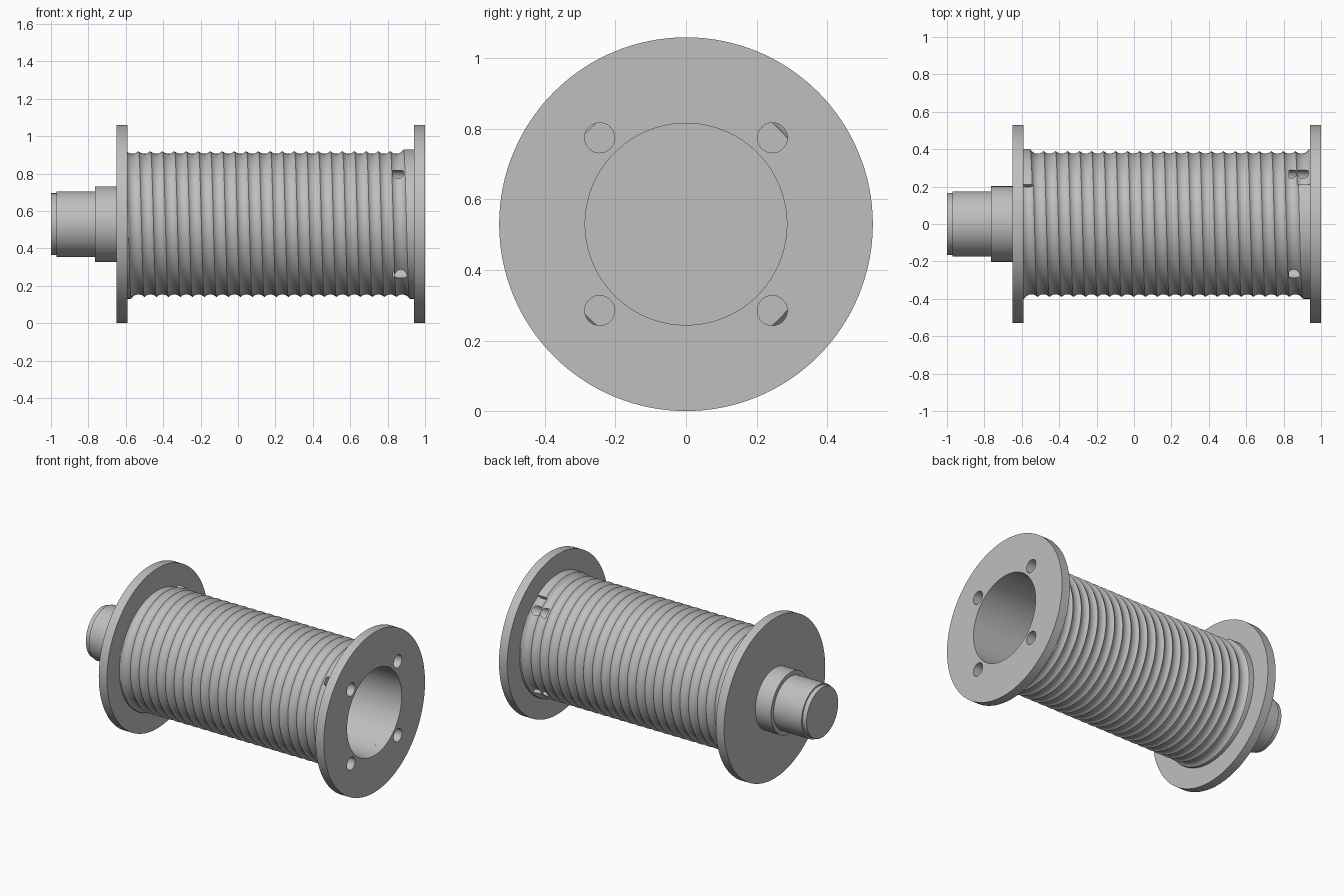
import bpy, bmesh, math
from mathutils import Matrix

cube = bpy.data.objects.get("Cube")
if cube:
    bpy.data.objects.remove(cube, do_unlink=True)

AXIS_Z = 0.53
SEG = 128

steel = bpy.data.materials.new("steel_grey")
steel.use_nodes = True
GREY = (0.52, 0.52, 0.52, 1)
steel.diffuse_color = GREY
steel.node_tree.nodes["Principled BSDF"].inputs["Base Color"].default_value = GREY


def make_object(name, bm):
    bmesh.ops.remove_doubles(bm, verts=bm.verts, dist=1e-5)
    bmesh.ops.recalc_face_normals(bm, faces=bm.faces)
    mesh = bpy.data.meshes.new(name)
    bm.to_mesh(mesh)
    bm.free()
    mesh.materials.append(steel)
    obj = bpy.data.objects.new(name, mesh)
    bpy.context.collection.objects.link(obj)
    return obj


def ring_point(x, r, a):
    # angle runs from the top towards the back
    return (x, r * math.sin(a), AXIS_Z + r * math.cos(a))


def lathe(name, profile, closed=False):
    bm = bmesh.new()
    rings = [[bm.verts.new(ring_point(x, r, math.tau * i / SEG)) for i in range(SEG)]
             for x, r in profile]
    pairs = list(zip(rings, rings[1:]))
    if closed:
        pairs.append((rings[-1], rings[0]))
    else:
        bm.faces.new(rings[0])
        bm.faces.new(rings[-1])
    for a, b in pairs:
        for i in range(SEG):
            j = (i + 1) % SEG
            bm.faces.new((a[i], a[j], b[j], b[i]))
    return make_object(name, bm)


def smooth(obj):
    bpy.ops.object.select_all(action='DESELECT')
    obj.select_set(True)
    bpy.context.view_layer.objects.active = obj
    bpy.ops.object.shade_smooth_by_angle(angle=math.radians(30))


# Rope drum: tube with a helical groove that starts and ends at one angle
LEFT, RIGHT = -0.59, 0.94
R_OUT, R_FLOOR, R_BORE = 0.40, 0.3765, 0.286
START_X, TURNS, START_ANGLE = 0.905, 23, 0.56
PITCH = (START_X + 0.57) / TURNS
ARC = 0.0447
STEPS = 10


def groove_radius(x, t):
    r = R_OUT
    for k in range(TURNS):
        d = x - (START_X - PITCH * (t + k))
        if abs(d) < ARC:
            r = min(r, R_FLOOR + ARC - math.sqrt(ARC * ARC - d * d))
    return r


def build_drum():
    bm = bmesh.new()
    turns = [i / SEG for i in range(SEG)] + [1 - 0.001]
    rows = (TURNS + 4) * STEPS
    outer, inner = [], []
    for t in turns:
        a = START_ANGLE + math.tau * t
        column = []
        for j in range(rows + 1):
            x = START_X - PITCH * (t - 2.5 + j / STEPS)
            x = max(LEFT, min(RIGHT, x))
            column.append(bm.verts.new(ring_point(x, groove_radius(x, t), a)))
        outer.append(column)
        inner.append([bm.verts.new(ring_point(x, R_BORE, a)) for x in (LEFT, RIGHT)])
    count = len(turns)
    for i in range(count):
        n = (i + 1) % count
        shift = STEPS if n == 0 else 0    # rows advance one turn at the seam
        for j in range(rows - shift):
            quad = (outer[i][j], outer[i][j + 1],
                    outer[n][j + 1 + shift], outer[n][j + shift])
            if len({tuple(v.co) for v in quad}) > 2:
                bm.faces.new(quad)
        bm.faces.new((inner[i][0], inner[n][0], inner[n][1], inner[i][1]))
        bm.faces.new((inner[i][1], inner[n][1], outer[n][0], outer[i][0]))
        bm.faces.new((inner[i][0], outer[i][-1], outer[n][-1], inner[n][0]))
    return make_object("grooved_drum", bm)


drum = build_drum()

# Flanges and stepped shaft
open_flange = lathe("open_flange", [(RIGHT, R_BORE), (RIGHT, 0.53), (1, 0.53), (1, R_BORE)], True)
closed_flange = lathe("closed_flange", [(-0.65, 0.53), (LEFT, 0.53)])
shaft = lathe("stepped_shaft", [(-1, 0.165), (-0.97, 0.165), (-0.97, 0.175),
                                (-0.765, 0.175), (-0.765, 0.202), (-0.65, 0.202)])

# Four bolt holes through the open flange into the drum wall
bm = bmesh.new()
for sy in (-1, 1):
    for sz in (-1, 1):
        place = Matrix.Translation((0.94, 0.245 * sy, AXIS_Z + 0.245 * sz))
        bmesh.ops.create_cone(bm, cap_ends=True, segments=48, radius1=0.0425,
                              radius2=0.0425, depth=0.22,
                              matrix=place @ Matrix.Rotation(math.pi / 2, 4, 'Y'))
cutter = make_object("bolt_hole_cutter", bm)
cutter.hide_render = True
for obj in (drum, open_flange):
    mod = obj.modifiers.new("bolt_holes", 'BOOLEAN')
    mod.operation = 'DIFFERENCE'
    mod.solver = 'EXACT'
    mod.object = cutter
    bpy.context.view_layer.objects.active = obj
    bpy.ops.object.modifier_apply(modifier=mod.name)
bpy.data.objects.remove(cutter, do_unlink=True)

for obj in (drum, open_flange, closed_flange, shaft):
    smooth(obj)
